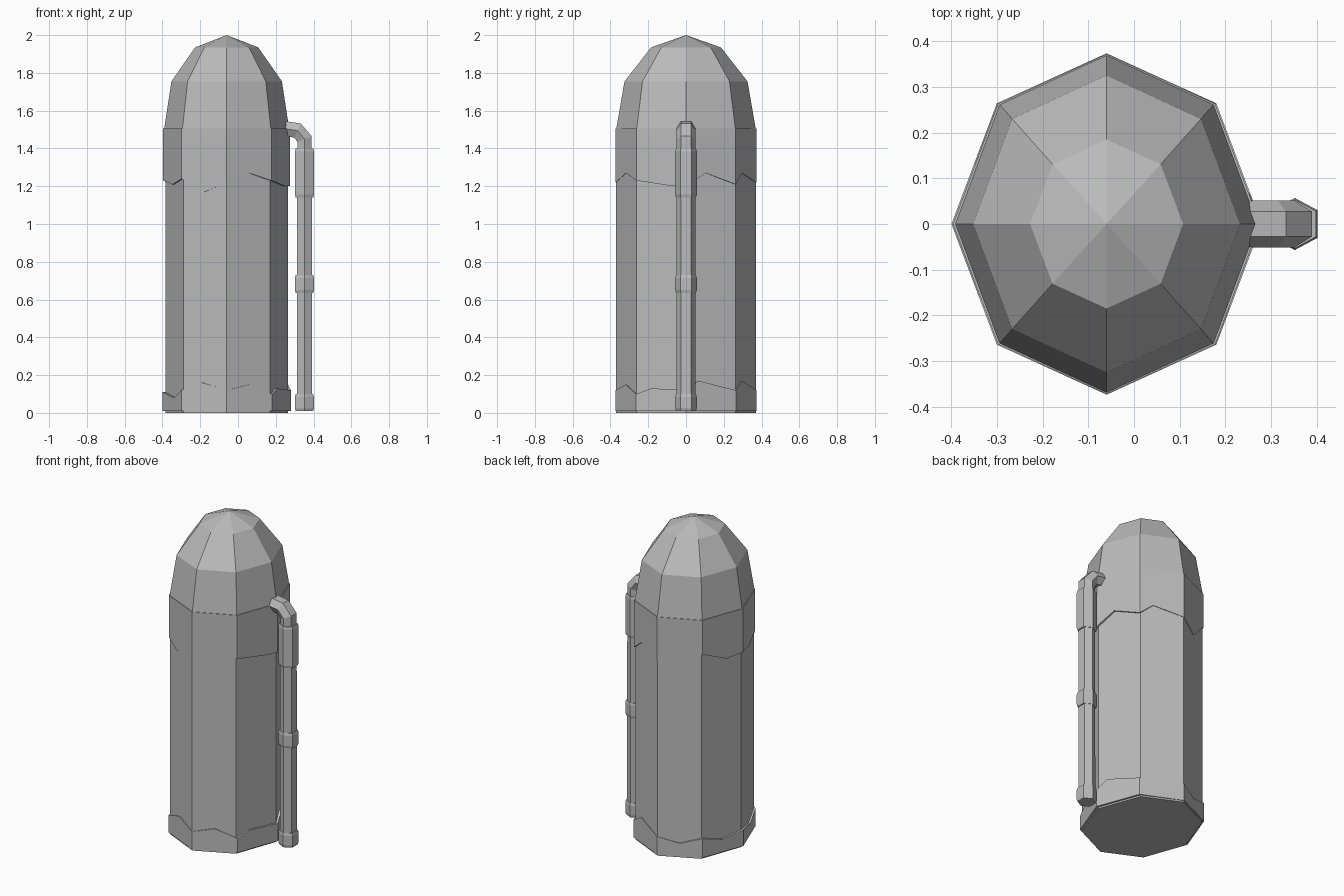
import bpy, bmesh, math
from mathutils import Vector

cube = bpy.data.objects.get("Cube")
if cube:
    bpy.data.objects.remove(cube, do_unlink=True)

grey = bpy.data.materials.new("plain grey")
grey.use_nodes = True
colour = (0.5, 0.5, 0.5, 1)
grey.diffuse_color = colour
grey.node_tree.nodes["Principled BSDF"].inputs["Base Color"].default_value = colour

CX, RX, RY = -0.06, 0.325, 0.37   # octagonal body centre and radii


def octagon(u, sx=1.0, sy=1.0):
    """Point on the octagon outline; whole u are corners, 0 faces +x."""
    def corner(i):
        a = i * math.pi / 4
        return Vector((RX * sx * math.cos(a), RY * sy * math.sin(a)))
    i = math.floor(u)
    p = corner(i).lerp(corner(i + 1), u - i)
    return p.x + CX, p.y


def loft(name, rings, closed=False, caps=True):
    """Skin a list of equal rings of points; closed joins last to first."""
    bm = bmesh.new()
    loops = [[bm.verts.new(p) for p in ring] for ring in rings]
    pairs = list(zip(loops, loops[1:]))
    if closed:
        pairs.append((loops[-1], loops[0]))
    for a, b in pairs:
        for i in range(len(a)):
            j = (i + 1) % len(a)
            bm.faces.new((a[i], a[j], b[j], b[i]))
    if caps and not closed:
        bm.faces.new(loops[0])
        bm.faces.new(loops[-1])
    bmesh.ops.remove_doubles(bm, verts=bm.verts, dist=1e-5)
    bmesh.ops.recalc_face_normals(bm, faces=bm.faces)
    mesh = bpy.data.meshes.new(name)
    bm.to_mesh(mesh)
    bm.free()
    mesh.materials.append(grey)
    obj = bpy.data.objects.new(name, mesh)
    bpy.context.collection.objects.link(obj)
    return obj


def ring(z, sx=1.0, sy=1.0):
    return [(*octagon(i, sx, sy), z) for i in range(8)]


# Main body and domed top
loft("body", [ring(0), ring(1.5)])
dome = [(1.5, 1.02, 1.0), (1.755, 0.9, 0.88), (1.935, 0.515, 0.5), (2.0, 0.0005, 0.0005)]
loft("dome", [ring(*d) for d in dome])


def jagged_band(name, flat_z, edge, sx, sy):
    """Thin sleeve with one flat rim and one zigzag rim of (u, z) points."""
    us = [u for u, z in edge]
    def row(zs, kx, ky):
        return [(*octagon(u, kx, ky), z) for u, z in zip(us, zs)]
    flat, zig = [flat_z] * len(us), [z for u, z in edge]
    loft(name, [row(flat, sx, sy), row(zig, sx, sy),
                row(zig, 0.99, 0.99), row(flat, 0.99, 0.99)], closed=True)


jagged_band("collar", 1.505, [
    (0, 1.2), (0.4, 1.27), (1, 1.21), (1.3, 1.27), (2, 1.22), (2.5, 1.17),
    (3, 1.29), (3.6, 1.22), (4, 1.23), (4.5, 1.21), (5, 1.24), (5.5, 1.17),
    (6, 1.22), (6.5, 1.27), (7, 1.23), (7.75, 1.2)], 1.035, 1.006)
jagged_band("base_band", 0.01, [
    (0, 0.12), (0.25, 0.17), (1, 0.12), (1.3, 0.17), (2, 0.12), (2.5, 0.09),
    (3, 0.13), (3.5, 0.09), (4, 0.11), (4.6, 0.08), (5, 0.12), (5.45, 0.16),
    (6, 0.12), (6.5, 0.15), (7, 0.1), (7.3, 0.13)], 1.045, 1.01)


# Side pipe with hexagonal section
def hexagon(x, z, tilt, rx=0.041, ry=0.051):
    """Section at x, z; tilt 0 lies flat, a quarter turn faces sideways."""
    flat = [(1, 0.53), (0, 1), (-1, 0.53), (-1, -0.53), (0, -1), (1, -0.53)]
    c, s = math.cos(tilt), math.sin(tilt)
    return [(x + a * rx * c, b * ry, z + a * rx * s) for a, b in flat]


PX = 0.352
loft("side_pipe", [
    hexagon(PX, 0.01, 0), hexagon(PX, 1.45, math.radians(22)),
    hexagon(0.315, 1.495, math.radians(65)), hexagon(0.22, 1.508, math.radians(90))])

# Raised clamps on the pipe
for name, low, high in [("pipe_upper_clamp", 1.14, 1.4),
                        ("pipe_middle_clamp", 0.635, 0.73),
                        ("pipe_foot_clamp", 0.01, 0.1)]:
    loft(name, [hexagon(PX, low, 0, 0.046, 0.053),
                hexagon(PX, low + 0.015, 0, 0.05, 0.057),
                hexagon(PX, high - 0.015, 0, 0.05, 0.057),
                hexagon(PX, high, 0, 0.046, 0.053)])
